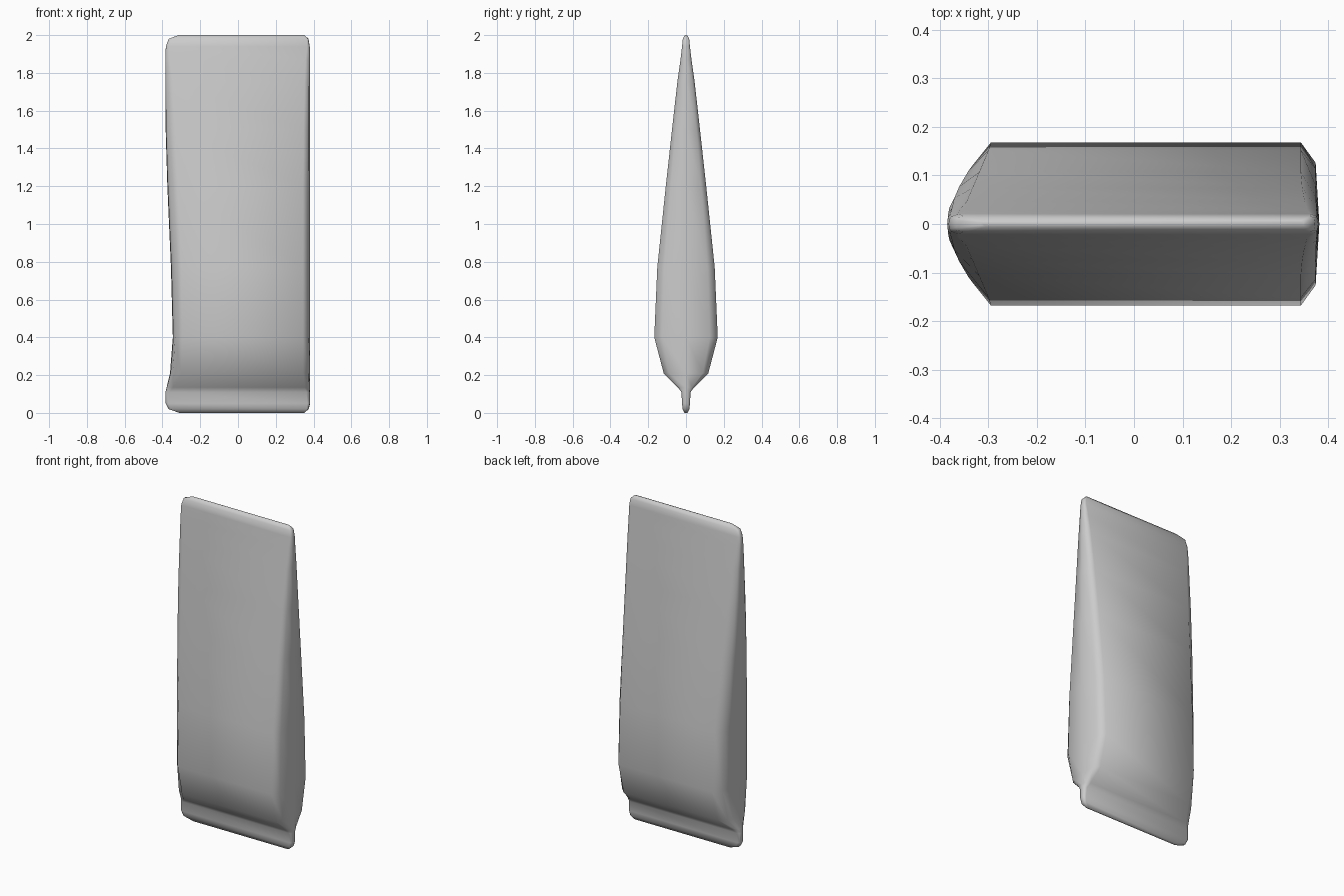
import bpy
import bmesh

cube = bpy.data.objects.get("Cube")
if cube:
    bpy.data.objects.remove(cube, do_unlink=True)

# Single flat colour
film = bpy.data.materials.new("grey_film")
film.use_nodes = True
colour = (0.6, 0.6, 0.6, 1)
film.diffuse_color = colour
film.node_tree.nodes["Principled BSDF"].inputs["Base Color"].default_value = colour

# Height, half depth, left edge, right edge, left corner inset, right corner inset
LEVELS = [
    (0.00, 0.008, -0.31, 0.35, 0.01, 0.01),
    (0.02, 0.018, -0.367, 0.374, 0.012, 0.01),
    (0.05, 0.021, -0.383, 0.382, 0.015, 0.015),
    (0.11, 0.024, -0.384, 0.382, 0.02, 0.02),
    (0.135, 0.043, -0.378, 0.382, 0.035, 0.03),
    (0.21, 0.118, -0.360, 0.382, 0.06, 0.038),
    (0.40, 0.168, -0.345, 0.382, 0.05, 0.038),
    (0.77, 0.152, -0.355, 0.382, 0.055, 0.038),
    (1.20, 0.107, -0.374, 0.382, 0.055, 0.038),
    (1.50, 0.074, -0.383, 0.382, 0.05, 0.035),
    (1.75, 0.046, -0.385, 0.382, 0.04, 0.03),
    (1.87, 0.029, -0.385, 0.382, 0.025, 0.025),
    (1.94, 0.021, -0.382, 0.380, 0.02, 0.015),
    (1.98, 0.017, -0.367, 0.373, 0.015, 0.01),
    (2.00, 0.006, -0.315, 0.352, 0.01, 0.01),
]


def section(z, depth, left, right, inset_l, inset_r):
    """Flattened outline with softened corners, mirrored front to back."""
    back = [
        (left + inset_l * 0.05, depth * 0.45),
        (left + inset_l * 0.25, depth * 0.72),
        (left + inset_l, depth),
        (right - inset_r, depth),
        (right - inset_r * 0.2, depth * 0.75),
    ]
    front = [(x, -y) for x, y in reversed(back)]
    return [(x, y, z) for x, y in [(left, 0)] + back + [(right, 0)] + front]


# Pouch body with flat sealed ends
bm = bmesh.new()
rings = [[bm.verts.new(p) for p in section(*level)] for level in LEVELS]
for low, high in zip(rings, rings[1:]):
    for i in range(len(low)):
        j = (i + 1) % len(low)
        bm.faces.new((low[i], low[j], high[j], high[i]))
bm.faces.new(rings[0])
bm.faces.new(rings[-1])
bmesh.ops.recalc_face_normals(bm, faces=bm.faces)

mesh = bpy.data.meshes.new("pouch_body")
bm.to_mesh(mesh)
bm.free()
mesh.materials.append(film)
pouch = bpy.data.objects.new("pouch_body", mesh)
bpy.context.collection.objects.link(pouch)

# Soft shading with crisp end rims
bpy.context.view_layer.objects.active = pouch
pouch.select_set(True)
bpy.ops.object.shade_smooth_by_angle(angle=1.05)
